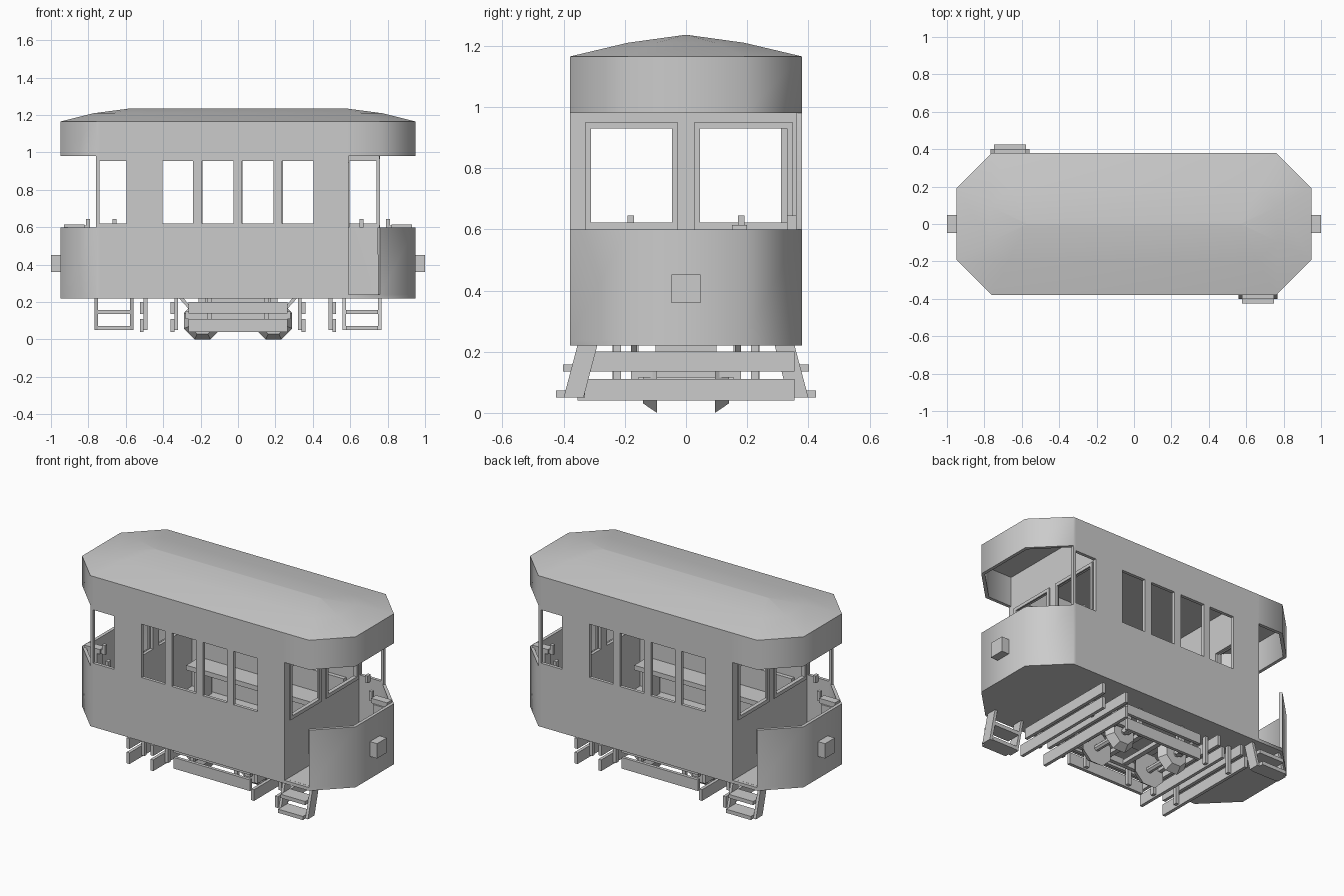
import bpy, bmesh, math
from mathutils import Matrix

if "Cube" in bpy.data.objects:
    bpy.data.objects.remove(bpy.data.objects["Cube"])

grey = bpy.data.materials.new("plain grey")
grey.diffuse_color = (0.6, 0.6, 0.6, 1)
grey.use_nodes = True
grey.node_tree.nodes["Principled BSDF"].inputs["Base Color"].default_value = grey.diffuse_color

ONE = [(1, 1)]
TURN = [(1, 1), (-1, -1)]                       # half turn about z
ENDS = [(1, 1), (-1, 1)]                        # mirrored in x
SIDES = [(1, 1), (1, -1)]                       # mirrored in y
ALL4 = [(1, 1), (-1, 1), (1, -1), (-1, -1)]


def finish(name, bm, smooth=False, thickness=0):
    if not thickness:
        bmesh.ops.recalc_face_normals(bm, faces=bm.faces)
    me = bpy.data.meshes.new(name)
    bm.to_mesh(me)
    bm.free()
    me.materials.append(grey)
    ob = bpy.data.objects.new(name, me)
    bpy.context.collection.objects.link(ob)
    bpy.ops.object.select_all(action='DESELECT')
    ob.select_set(True)
    bpy.context.view_layer.objects.active = ob
    if thickness:
        mod = ob.modifiers.new("thickness", 'SOLIDIFY')
        mod.thickness = thickness
        mod.offset = -1
        mod.use_even_offset = True
        bpy.ops.object.modifier_apply(modifier=mod.name)
    if smooth:
        bpy.ops.object.shade_smooth_by_angle(angle=math.radians(50))
    return ob


def loft(bm, rings):
    """Skin between equal-length rings and cap both ends."""
    vs = [[bm.verts.new(p) for p in r] for r in rings]
    n = len(vs[0])
    for a, b in zip(vs, vs[1:]):
        for i in range(n):
            j = (i + 1) % n
            bm.faces.new((a[i], a[j], b[j], b[i]))
    bm.faces.new(vs[0])
    bm.faces.new(vs[-1])


def boxes(name, specs, copies=ONE):
    bm = bmesh.new()
    for x0, x1, y0, y1, z0, z1 in specs:
        for sx, sy in copies:
            loft(bm, [[(sx * x, sy * y, z) for x, y in
                       ((x0, y0), (x1, y0), (x1, y1), (x0, y1))] for z in (z0, z1)])
    return finish(name, bm)


def octagon(x, y, cx, cy, z):
    return [(-cx, -y, z), (cx, -y, z), (x, -cy, z), (x, cy, z),
            (cx, y, z), (-cx, y, z), (-x, cy, z), (-x, -cy, z)]


# Body shell: panels walked round the octagonal plan, with openings left out
half = [(-.76, 'wall'), (-.74, 'window'), (-.595, 'wall')]
for a, b in ((-.403, -.24), (-.193, -.025), (.022, .19), (.235, .403)):
    half += [(a, 'window'), (b, 'wall')]
half += [(.57, 'door')]
stops = [(x, -.38, k) for x, k in half]
stops += [(.76, -.38, 'end'), (.95, -.19, 'end'), (.95, .19, 'end')]
stops += [(-x, -y, k) for x, y, k in stops]
levels = [.22, .24, .60, .62, .955, .98, 1.165]
solid = {'wall': (0, 1, 2, 3, 4, 5), 'window': (0, 1, 2, 4, 5),
         'door': (0, 5), 'end': (0, 1, 5)}
bm = bmesh.new()
cols = [[bm.verts.new((x, y, z)) for z in levels] for x, y, k in stops]
for i, (x, y, kind) in enumerate(stops):
    a, b = cols[i], cols[(i + 1) % len(cols)]
    for j in solid[kind]:
        bm.faces.new((a[j], b[j], b[j + 1], a[j + 1]))
bmesh.ops.delete(bm, geom=[v for v in bm.verts if not v.link_faces], context='VERTS')
finish("body_shell", bm, True, .02)

# Floor
bm = bmesh.new()
loft(bm, [octagon(.93, .36, .752, .182, z) for z in (.22, .24)])
finish("floor", bm)

# Roof: two tapering steps up to a ridge
bm = bmesh.new()
loft(bm, [octagon(.95, .38, .76, .19, 1.165),
          octagon(.77, .19, .665, .095, 1.21),
          octagon(.572, .002, .57, .001, 1.236)])
finish("roof", bm, True)

# Partitions between the saloon and the end platforms
boxes("partition", [
    (.57, .59, -.38, .36, .24, .62), (.57, .59, -.38, .36, .935, 1.165),
    (.57, .59, -.38, -.31, .62, .935), (.57, .59, -.028, .028, .62, .935),
    (.57, .59, .33, .36, .62, .935)], TURN)
boxes("partition_window_frame", [
    (.588, .597, a, b, c, d) for a, b, c, d in (
        (-.33, -.31, .60, .95), (-.045, -.026, .60, .95), (-.31, -.045, .93, .95),
        (-.31, -.045, .60, .622), (.026, .045, .60, .95), (.33, .35, .60, .95),
        (.045, .33, .93, .95), (.045, .33, .60, .622))], TURN)

# Benches along both saloon walls
boxes("bench", [(-.5, .5, .2, .36, .42, .45), (-.5, .5, .335, .36, .45, .58),
                (-.46, -.42, .22, .34, .24, .42), (.42, .46, .22, .34, .24, .42)], SIDES)

# Driver's controls on the platforms
boxes("controller", [(.82, .93, .15, .2, .585, .615), (.84, .92, .14, .2, .24, .585)], TURN)
boxes("control_lever", [(.79, .812, .17, .192, .585, .645),
                        (.80, .83, .172, .19, .59, .61),
                        (.65, .67, .33, .36, .60, .645)], TURN)

# Headlamps
boxes("headlamp", [(.94, 1.0, -.048, .048, .36, .453)], ENDS)

# Steps below each doorway
bm = bmesh.new()
for s in (1, -1):
    for x0, x1 in ((.56, .577), (.748, .766)):
        loft(bm, [[(s * x, s * y, z) for y, z in
                   ((-.355, .22), (-.29, .22), (-.335, .05), (-.40, .05))] for x in (x0, x1)])
finish("step_stringer", bm)
boxes("step_tread", [(.577, .748, -.402, -.31, .135, .158),
                     (.577, .748, -.425, -.33, .05, .073)], TURN)

# Cross guard boards with hangers
guard = []
for x in (.34, .505):
    guard += [(x, x + .02, -.32, .355, .135, .2), (x, x + .02, -.355, .355, .04, .11)]
    guard += [(x - .02, x, y - .012, y + .012, .05, .22) for y in (-.225, .225)]
boxes("guard_board", guard, TURN)

# Truck side boards, hangers and frame
boxes("truck_side_board", [(-.265, .265, .24, .26, .14, .2),
                           (-.265, .265, .24, .26, .04, .11)], SIDES)
boxes("truck_hanger", [(.14, .165, .22, .24, .05, .22)], ALL4)
boxes("truck_frame", [(-.28, .28, .155, .18, .11, .15), (.255, .28, -.18, .18, .115, .14),
                      (.05, .08, -.18, .18, .115, .14), (.17, .21, .155, .18, .08, .22)], ALL4)
boxes("truck_mount", [(-.21, .21, -.1, .1, .2, .22)])

# Diagonal braces at the truck ends
bm = bmesh.new()
for sx, sy in ALL4:
    loft(bm, [[(sx * x, sy * y, z) for x, z in
               ((.315, .22), (.29, .22), (.25, .17), (.265, .165))] for y in (.16, .18)])
finish("truck_brace", bm)

# Wheels with flanges on the inner side, and axles
wheels, axles = bmesh.new(), bmesh.new()
for x in (-.19, .19):
    spin = Matrix.Rotation(math.pi / 8, 4, 'Z')
    for s in (1, -1):
        m = Matrix.Translation((x, s * .1175, .1)) @ Matrix.Rotation(-s * math.pi / 2, 4, 'X') @ spin
        bmesh.ops.create_cone(wheels, cap_ends=True, segments=8, radius1=.108,
                              radius2=.075, depth=.045, matrix=m)
    m = Matrix.Translation((x, 0, .1)) @ Matrix.Rotation(math.pi / 2, 4, 'X') @ spin
    bmesh.ops.create_cone(axles, cap_ends=True, segments=8, radius1=.02,
                          radius2=.02, depth=.34, matrix=m)
finish("wheels", wheels)
finish("axles", axles)
